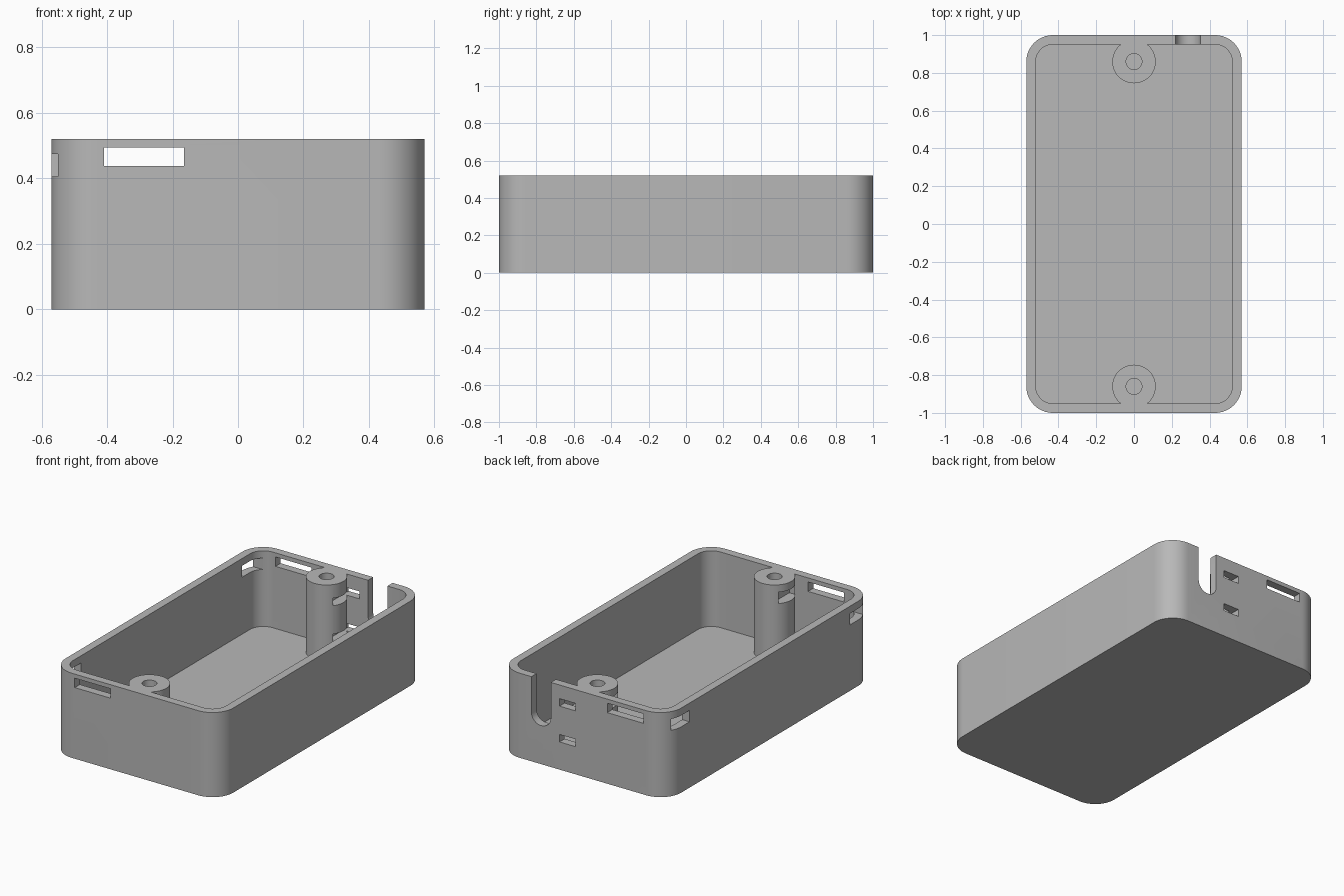
import bpy, bmesh, math
from mathutils import Matrix, Vector

cube = bpy.data.objects.get("Cube")
if cube:
    bpy.data.objects.remove(cube, do_unlink=True)

WIDTH, LENGTH, HEIGHT = 1.14, 2.0, 0.52
WALL, FLOOR, CORNER = 0.05, 0.055, 0.14
POST_Y, POST_R, HOLE_R = 0.86, 0.115, 0.042
ABOVE = HEIGHT + 0.2

grey = bpy.data.materials.new("light_grey_plastic")
grey.use_nodes = True
colour = (0.48, 0.48, 0.48, 1)
grey.diffuse_color = colour
grey.node_tree.nodes["Principled BSDF"].inputs["Base Color"].default_value = colour


def make_object(name, bm):
    bmesh.ops.recalc_face_normals(bm, faces=bm.faces)
    mesh = bpy.data.meshes.new(name)
    bm.to_mesh(mesh)
    bm.free()
    mesh.materials.append(grey)
    obj = bpy.data.objects.new(name, mesh)
    bpy.context.collection.objects.link(obj)
    return obj


def rounded_prism(name, w, h, r, low, high, matrix=Matrix(), steps=12):
    """Extrude a rounded rectangle from low to high, then place it."""
    bm = bmesh.new()
    ring = []
    for q, (sx, sy) in enumerate([(1, 1), (-1, 1), (-1, -1), (1, -1)]):
        for i in range(steps + 1):
            a = math.pi / 2 * (q + i / steps)
            ring.append(bm.verts.new((sx * (w / 2 - r) + r * math.cos(a),
                                      sy * (h / 2 - r) + r * math.sin(a), low)))
    face = bm.faces.new(ring)
    top = bmesh.ops.extrude_face_region(bm, geom=[face])["geom"]
    bmesh.ops.translate(bm, vec=(0, 0, high - low),
                        verts=[v for v in top if isinstance(v, bmesh.types.BMVert)])
    bmesh.ops.remove_doubles(bm, verts=bm.verts, dist=1e-5)
    bmesh.ops.transform(bm, matrix=matrix, verts=bm.verts)
    return make_object(name, bm)


def box(name, x, y, z):
    bm = bmesh.new()
    bmesh.ops.create_cube(bm, size=1)
    for v in bm.verts:
        v.co = Vector([(lo + hi) / 2 + c * (hi - lo)
                       for c, (lo, hi) in zip(v.co, (x, y, z))])
    return make_object(name, bm)


def cylinder(name, r, y, low, high):
    bm = bmesh.new()
    bmesh.ops.create_cone(bm, cap_ends=True, segments=48, radius1=r, radius2=r,
                          depth=high - low,
                          matrix=Matrix.Translation((0, y, (low + high) / 2)))
    return make_object(name, bm)


def cut(target, cutter):
    cutter.hide_render = True
    mod = target.modifiers.new("cut", 'BOOLEAN')
    mod.operation, mod.solver, mod.object = 'DIFFERENCE', 'EXACT', cutter
    bpy.context.view_layer.objects.active = target
    bpy.ops.object.modifier_apply(modifier=mod.name)
    bpy.data.objects.remove(cutter, do_unlink=True)


# Tray body, hollowed around two full-height screw posts
body = rounded_prism("enclosure_tray", WIDTH, LENGTH, CORNER, 0, HEIGHT)
cavity = rounded_prism("cavity_cutter", WIDTH - 2 * WALL, LENGTH - 2 * WALL,
                       CORNER - WALL, FLOOR, ABOVE)
for side in (-1, 1):
    cut(cavity, cylinder("post_cutter", POST_R, side * POST_Y, -0.1, ABOVE + 0.1))
cut(body, cavity)

for side in (-1, 1):
    # Screw hole in the post
    cut(body, cylinder("hole_cutter", HOLE_R, side * POST_Y, FLOOR, ABOVE))
    # Long slot in the end wall
    cut(body, box("slot_cutter", (-0.41, -0.165),
                  sorted((side * 0.94, side * 1.1)), (0.437, 0.495)))
    # Corner strap opening that also nicks the post
    cut(body, box("strap_cutter", (-0.7, -0.05),
                  sorted((side * 0.78, side * 0.932)), (0.405, 0.475)))

# Two small windows in the back wall, running into the post
for z in (0.17, 0.39):
    cut(body, box("window_cutter", (0.052, 0.16), (0.79, 1.1), (z, z + 0.046)))

# Round-bottomed cable notch in the back wall
notch_low = 0.237
place = Matrix.Translation((0.285, 0, (notch_low + ABOVE) / 2)) @ Matrix.Rotation(math.pi / 2, 4, 'X')
cut(body, rounded_prism("notch_cutter", 0.132, ABOVE - notch_low, 0.065, -1.1, -0.9, place))

# Smooth rounded walls, sharp rims
bpy.ops.object.select_all(action='DESELECT')
body.select_set(True)
bpy.context.view_layer.objects.active = body
bpy.ops.object.shade_smooth_by_angle(angle=math.radians(30))
